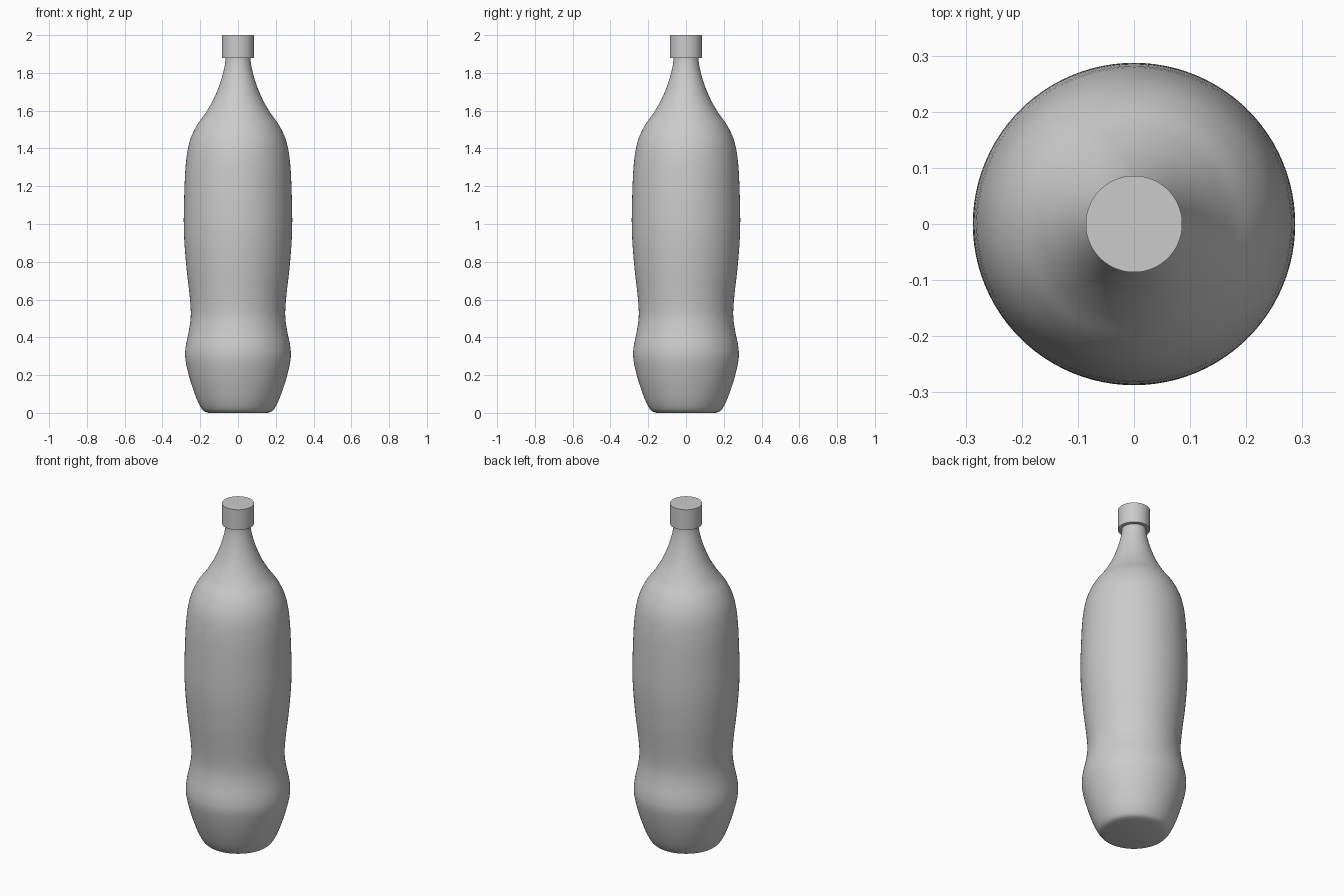
import bpy, bmesh, math

old = bpy.data.objects.get("Cube")
if old:
    bpy.data.objects.remove(old, do_unlink=True)

SIDES = 96

grey = bpy.data.materials.new("plain grey")
grey.use_nodes = True
colour = (0.6, 0.6, 0.6, 1)
grey.diffuse_color = colour
grey.node_tree.nodes["Principled BSDF"].inputs["Base Color"].default_value = colour


def smooth_profile(points, steps=5):
    """Pass a Catmull-Rom curve through (radius, height) points."""
    padded = [points[0]] + points + [points[-1]]
    out = []
    for a, b, c, d in zip(padded, padded[1:], padded[2:], padded[3:]):
        for i in range(steps):
            t = i / steps
            out.append(tuple(
                0.5 * (2 * q + (r - p) * t + (2 * p - 5 * q + 4 * r - s) * t ** 2
                       + (3 * q - p - 3 * r + s) * t ** 3)
                for p, q, r, s in zip(a, b, c, d)))
    return out + [points[-1]]


def lathe(name, profile, angle):
    """Spin a profile around z and close both ends."""
    bm = bmesh.new()
    rings = []
    for radius, z in profile:
        rings.append([bm.verts.new((radius * math.cos(k * math.tau / SIDES),
                                    radius * math.sin(k * math.tau / SIDES), z))
                      for k in range(SIDES)])
    for low, high in zip(rings, rings[1:]):
        for k in range(SIDES):
            n = (k + 1) % SIDES
            bm.faces.new((low[k], low[n], high[n], high[k]))
    bm.faces.new(rings[0][::-1])
    bm.faces.new(rings[-1])
    mesh = bpy.data.meshes.new(name)
    bm.to_mesh(mesh)
    bm.free()
    mesh.materials.append(grey)
    obj = bpy.data.objects.new(name, mesh)
    bpy.context.collection.objects.link(obj)
    bpy.ops.object.select_all(action="DESELECT")
    obj.select_set(True)
    bpy.context.view_layer.objects.active = obj
    bpy.ops.object.shade_smooth_by_angle(angle=math.radians(angle))
    return obj


# Bottle body: rounded foot, waist, shoulder and neck
body = [(0.155, 0), (0.18, 0.009), (0.2, 0.035), (0.225, 0.09), (0.255, 0.18),
        (0.278, 0.28), (0.277, 0.35), (0.259, 0.44), (0.25, 0.52), (0.256, 0.62),
        (0.275, 0.79), (0.287, 0.98), (0.283, 1.2), (0.274, 1.34), (0.255, 1.44),
        (0.219, 1.52), (0.17, 1.59), (0.125, 1.67), (0.09, 1.76), (0.07, 1.84),
        (0.065, 1.89)]
lathe("bottle_body", smooth_profile(body), 40)

# Screw cap
lathe("cap", [(0.086, 1.88), (0.086, 2)], 30)
